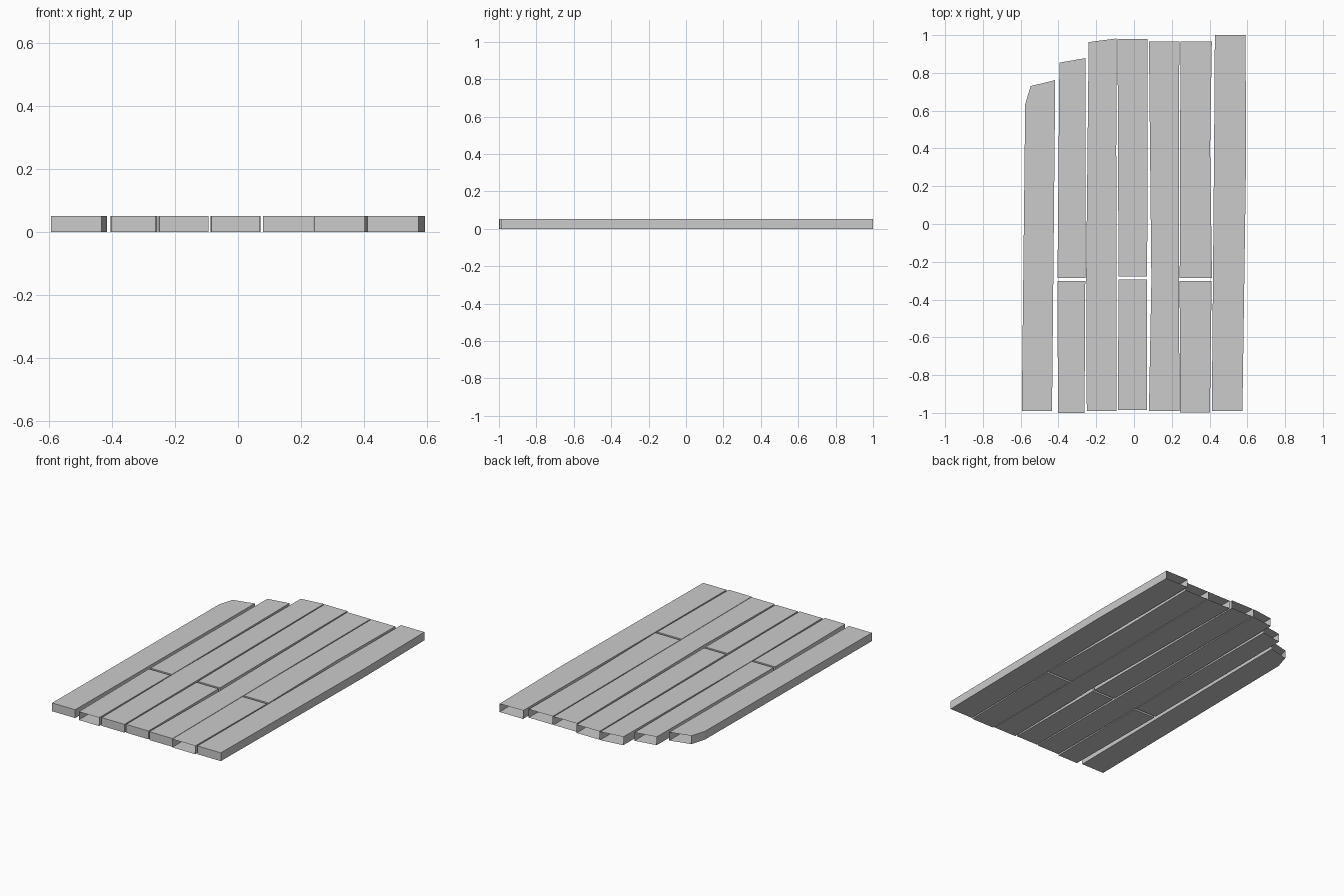
import bpy

THICK = 0.052


def board(name, outline, open_sides=()):
    """Board from a counter-clockwise outline; listed sides are left open."""
    n = len(outline)
    verts = [(x, y, 0) for x, y in outline] + [(x, y, THICK) for x, y in outline]
    faces = [list(range(n))[::-1], list(range(n, 2 * n))]
    for i in range(n):
        if i not in open_sides:
            j = (i + 1) % n
            faces.append([i, j, j + n, i + n])
    mesh = bpy.data.meshes.new(name)
    mesh.from_pydata(verts, [], faces)
    obj = bpy.data.objects.new(name, mesh)
    bpy.context.collection.objects.link(obj)


# Full-length boards, sawn open at the back end
board("plank_1", [(-0.594, -0.99), (-0.434, -0.99), (-0.417, 0.762),
                  (-0.547, 0.73), (-0.576, 0.635)], {2})
board("plank_3", [(-0.25, -0.99), (-0.093, -0.99), (-0.094, 0.4), (-0.093, 0.982),
                  (-0.24, 0.963), (-0.253, -0.25)], {3})
board("plank_5", [(0.079, -0.99), (0.24, -0.99), (0.238, 0.4), (0.24, 0.967),
                  (0.079, 0.967), (0.092, -0.3)], {3})
board("plank_7", [(0.412, -0.99), (0.574, -0.99), (0.594, 0.4), (0.59, 1.0),
                  (0.428, 1.0), (0.424, 0.4)], {3})

# Boards split into a long rear piece and a short front piece
board("plank_2_rear", [(-0.405, -0.287), (-0.256, -0.287), (-0.258, 0.878),
                       (-0.395, 0.854)], {2})
board("plank_2_front", [(-0.402, -1.0), (-0.262, -1.0), (-0.258, -0.301),
                        (-0.406, -0.301)], {0})
board("plank_4_rear", [(-0.082, -0.279), (0.07, -0.279), (0.071, 0.98),
                       (-0.087, 0.98)], {2})
board("plank_4_front", [(-0.085, -0.985), (0.07, -0.985), (0.07, -0.293),
                        (-0.082, -0.293)])
board("plank_6_rear", [(0.242, -0.287), (0.413, -0.287), (0.403, 0.4), (0.412, 0.967),
                       (0.246, 0.967)], {3})
board("plank_6_front", [(0.243, -0.997), (0.402, -0.997), (0.411, -0.301),
                        (0.242, -0.301)], {0})
